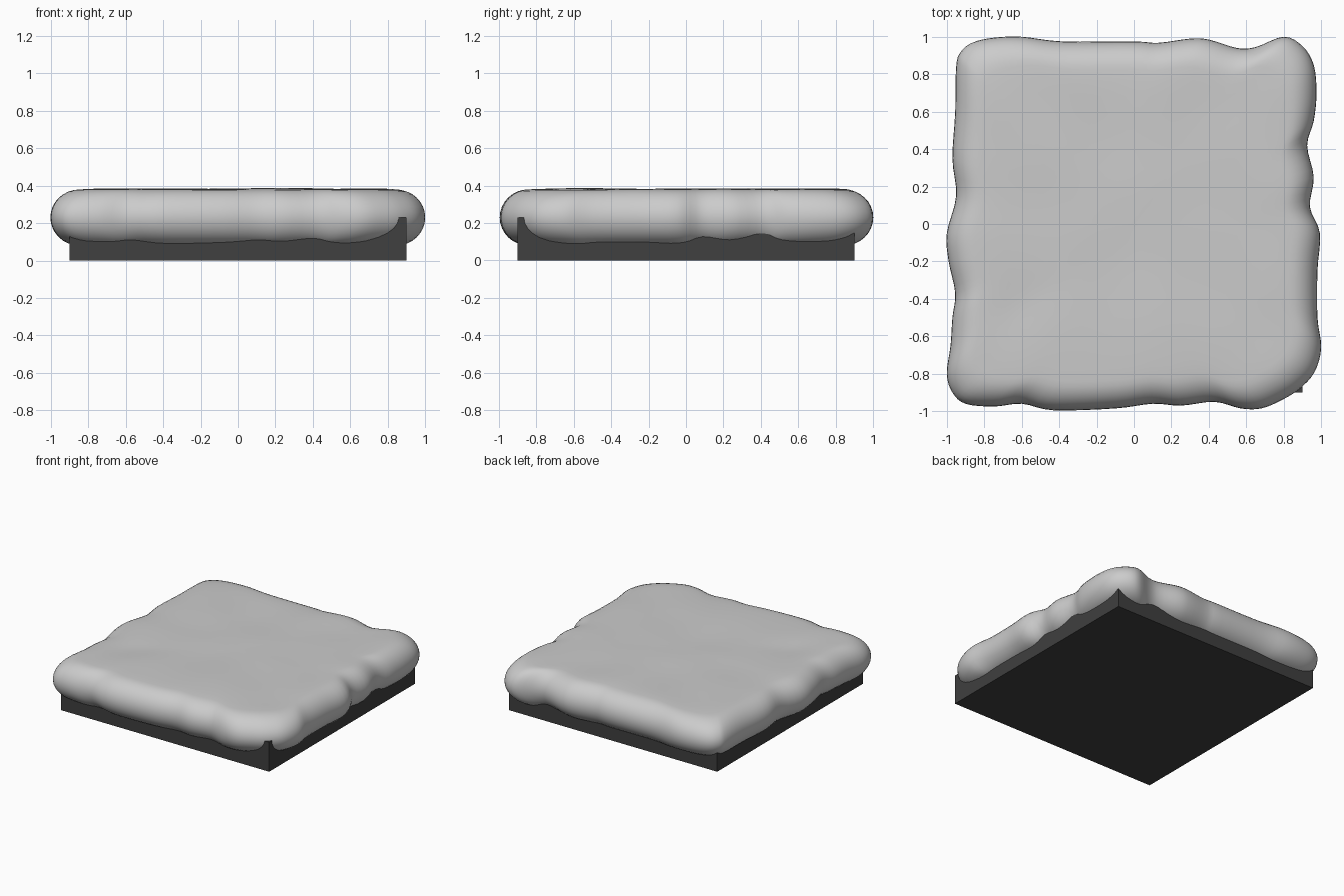
import bpy, bmesh, math
from mathutils import Vector, noise

if "Cube" in bpy.data.objects:
    bpy.data.objects.remove(bpy.data.objects["Cube"])

# Dark square base
bpy.ops.mesh.primitive_cube_add(size=1, location=(0, 0, 0.115))
base = bpy.context.object
base.name = "base_slab"
base.scale = (1.8, 1.8, 0.23)
mat = bpy.data.materials.new("dark")
mat.diffuse_color = (0.05, 0.05, 0.05, 1)
mat.use_nodes = True
mat.node_tree.nodes["Principled BSDF"].inputs["Base Color"].default_value = mat.diffuse_color
base.data.materials.append(mat)

# Wavy outline of the soft top, clockwise from the back left corner
outline = [
    (-.95, .84), (-.925, .92), (-.86, .97), (-.75, .995), (-.6, 1), (-.38, .975),
    (0, .975), (.13, .968), (.3, .99), (.4, .985), (.55, .94), (.65, .945),
    (.8, 1), (.9, .95), (.96, .85), (.975, .7), (.96, .55), (.925, .42),
    (.96, .25), (.94, .09), (.993, -.05), (.98, -.25), (.98, -.5), (1, -.66),
    (.965, -.79), (.885, -.88), (.79, -.94), (.68, -.985), (.57, -.985), (.43, -.95),
    (.25, -.97), (.1, -.96), (-.1, -.985), (-.43, -.995), (-.6, -.96), (-.75, -.975),
    (-.9, -.96), (-.97, -.9), (-1, -.8), (-.98, -.65), (-.97, -.5), (-.955, -.37),
    (-.99, -.2), (-1, -.05), (-.95, .15), (-.97, .35), (-.955, .6)]
pts = [Vector(p) for p in outline]


def smooth_loop(p, steps):
    out, n = [], len(p)
    for i in range(n):
        a, b, c, d = p[i - 1], p[i], p[(i + 1) % n], p[(i + 2) % n]
        for k in range(steps):
            t = k / steps
            out.append(0.5 * (2 * b + (c - a) * t + (2 * a - 5 * b + 4 * c - d) * t * t
                              + (3 * b - a - 3 * c + d) * t ** 3))
    return out


loop = smooth_loop(pts, 4)

# Cross-section as (inward scale, height): rounded rim, then flat top
R, MID = 0.155, 0.23
rings = [(0.75, MID - 0.15)]
for i in range(17):
    a = -math.pi / 2 + math.pi * i / 16
    rings.append((1 - R + R * math.cos(a), MID + 0.15 * math.sin(a)))
rings += [(s, 0.382) for s in (0.78, 0.7, 0.6, 0.5, 0.4, 0.3, 0.2, 0.1)]


def bump(x, y, z):
    # Gentle unevenness on the upper side, with one shallow dent
    w = max(0, min(1, (z - 0.3) / 0.08))
    dent = 0.012 * math.exp(-((x + .62) ** 2 + (y + .45) ** 2) / .02)
    return w * (0.007 * noise.noise(Vector((x * 2.6, y * 2.6, 3))) - dent)


bm = bmesh.new()
vr = [[bm.verts.new((p.x * s, p.y * s, z + bump(p.x * s, p.y * s, z))) for p in loop]
      for s, z in rings]
n = len(loop)
for lo, hi in zip(vr, vr[1:]):
    for i in range(n):
        j = (i + 1) % n
        bm.faces.new((lo[i], lo[j], hi[j], hi[i]))
bm.faces.new(vr[0])
top = bm.verts.new((0, 0, 0.382 + bump(0, 0, 0.382)))
for i in range(n):
    bm.faces.new((vr[-1][i], vr[-1][(i + 1) % n], top))
bmesh.ops.recalc_face_normals(bm, faces=bm.faces)
for f in bm.faces:
    f.smooth = True
me = bpy.data.meshes.new("soft_top")
bm.to_mesh(me)
bm.free()
cover = bpy.data.objects.new("soft_top", me)
bpy.context.collection.objects.link(cover)
